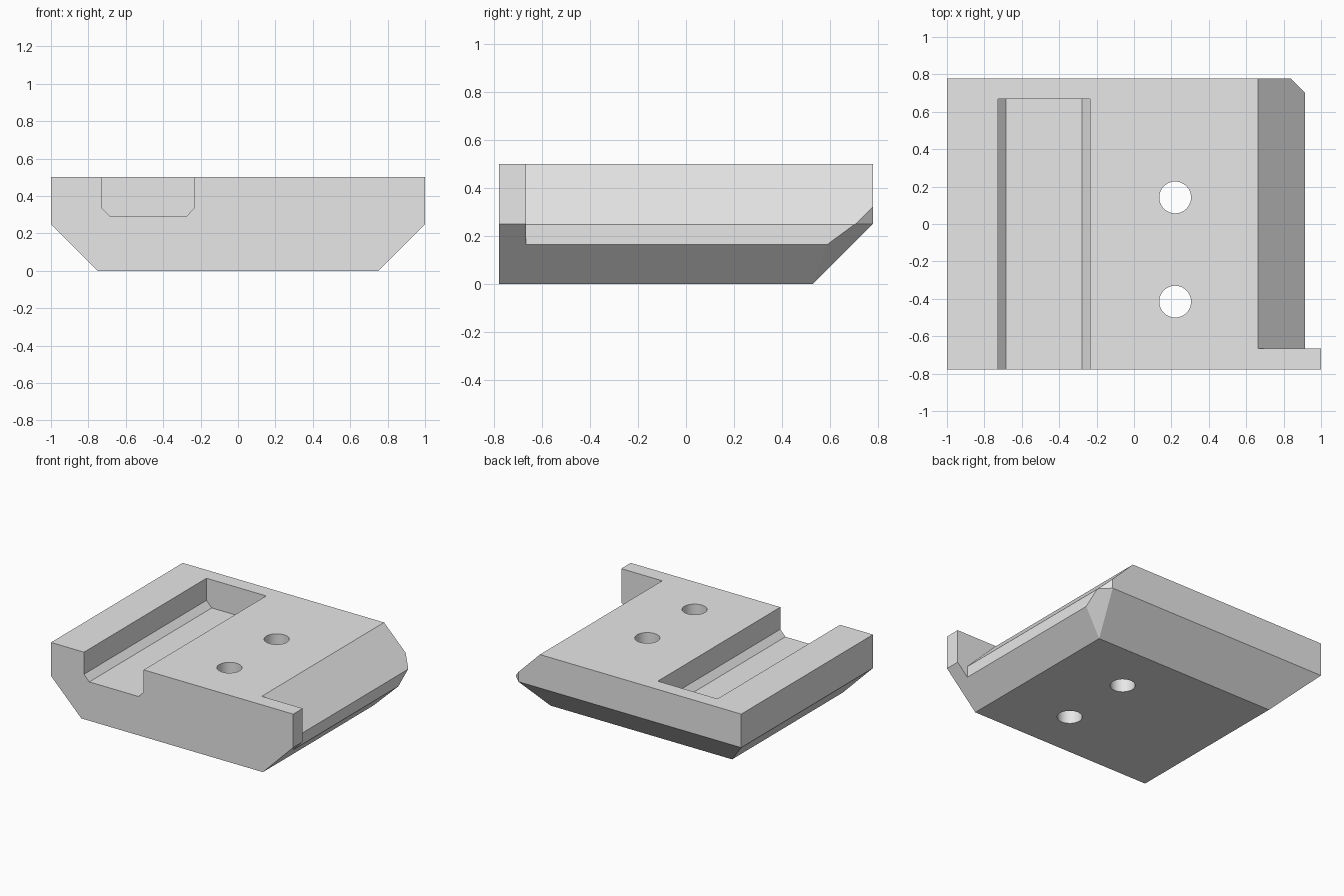
import bpy, bmesh, math

if "Cube" in bpy.data.objects:
    bpy.data.objects.remove(bpy.data.objects["Cube"])

grey = bpy.data.materials.new("plain grey")
grey.diffuse_color = (0.8, 0.8, 0.8, 1)
grey.use_nodes = True
grey.node_tree.nodes["Principled BSDF"].inputs["Base Color"].default_value = grey.diffuse_color

W, D, H, C = 1.0, 0.777, 0.5, 0.25   # half width, half depth, height, bottom bevel


def finish(name, bm):
    bmesh.ops.recalc_face_normals(bm, faces=bm.faces[:])
    mesh = bpy.data.meshes.new(name)
    bm.to_mesh(mesh)
    bm.free()
    mesh.materials.append(grey)
    obj = bpy.data.objects.new(name, mesh)
    bpy.context.collection.objects.link(obj)
    return obj


def prism(name, profile, y0, y1):
    """Extrude an x-z profile along y."""
    bm = bmesh.new()
    face = bm.faces.new([bm.verts.new((x, y0, z)) for x, z in profile])
    ext = bmesh.ops.extrude_face_region(bm, geom=[face])
    verts = [v for v in ext["geom"] if isinstance(v, bmesh.types.BMVert)]
    bmesh.ops.translate(bm, verts=verts, vec=(0, y1 - y0, 0))
    return finish(name, bm)


def cylinder(name, x, y, r):
    bm = bmesh.new()
    bmesh.ops.create_cone(bm, cap_ends=True, segments=48, radius1=r, radius2=r, depth=2)
    bmesh.ops.translate(bm, verts=bm.verts[:], vec=(x, y, 0.25))
    return finish(name, bm)


# Block: bevelled underside on left, right and back, clipped back right corner
bm = bmesh.new()
outline = [(-W, -D), (W, -D), (W, 0.617), (0.84, D), (-W, D)]
points = [(x, y, z) for x, y in outline for z in (C, H)]
points += [(x, y, 0) for x in (-W + C, W - C) for y in (-D, D - C)]
for p in points:
    bm.verts.new(p)
bmesh.ops.convex_hull(bm, input=bm.verts[:])
bmesh.ops.dissolve_limit(bm, angle_limit=0.01, verts=bm.verts[:], edges=bm.edges[:])
block = finish("base_block", bm)

# Cutters: slot open at the front, sloped side relief, two through holes
cutters = [
    prism("slot_cutter", [(-0.728, 0.7), (-0.728, 0.335), (-0.684, 0.29),
                          (-0.277, 0.29), (-0.235, 0.335), (-0.235, 0.7)], -1.2, 0.668),
    prism("side_relief_cutter", [(0.462, 0.7), (0.914, 0.248), (0.914, -0.2),
                                 (1.4, -0.2), (1.4, 0.7)], -0.665, 1.2),
    cylinder("rear_hole_cutter", 0.22, 0.142, 0.085),
    cylinder("front_hole_cutter", 0.22, -0.415, 0.085),
]
for c in cutters:
    mod = block.modifiers.new(c.name, 'BOOLEAN')
    mod.operation = 'DIFFERENCE'
    mod.solver = 'EXACT'
    mod.object = c

# Bake the cuts and remove the cutters
bpy.context.view_layer.objects.active = block
block.select_set(True)
for c in cutters:
    bpy.ops.object.modifier_apply(modifier=c.name)
for c in cutters:
    bpy.data.objects.remove(c)
bpy.ops.object.select_all(action='DESELECT')
block.select_set(True)
bpy.ops.object.shade_smooth_by_angle(angle=math.radians(20))
